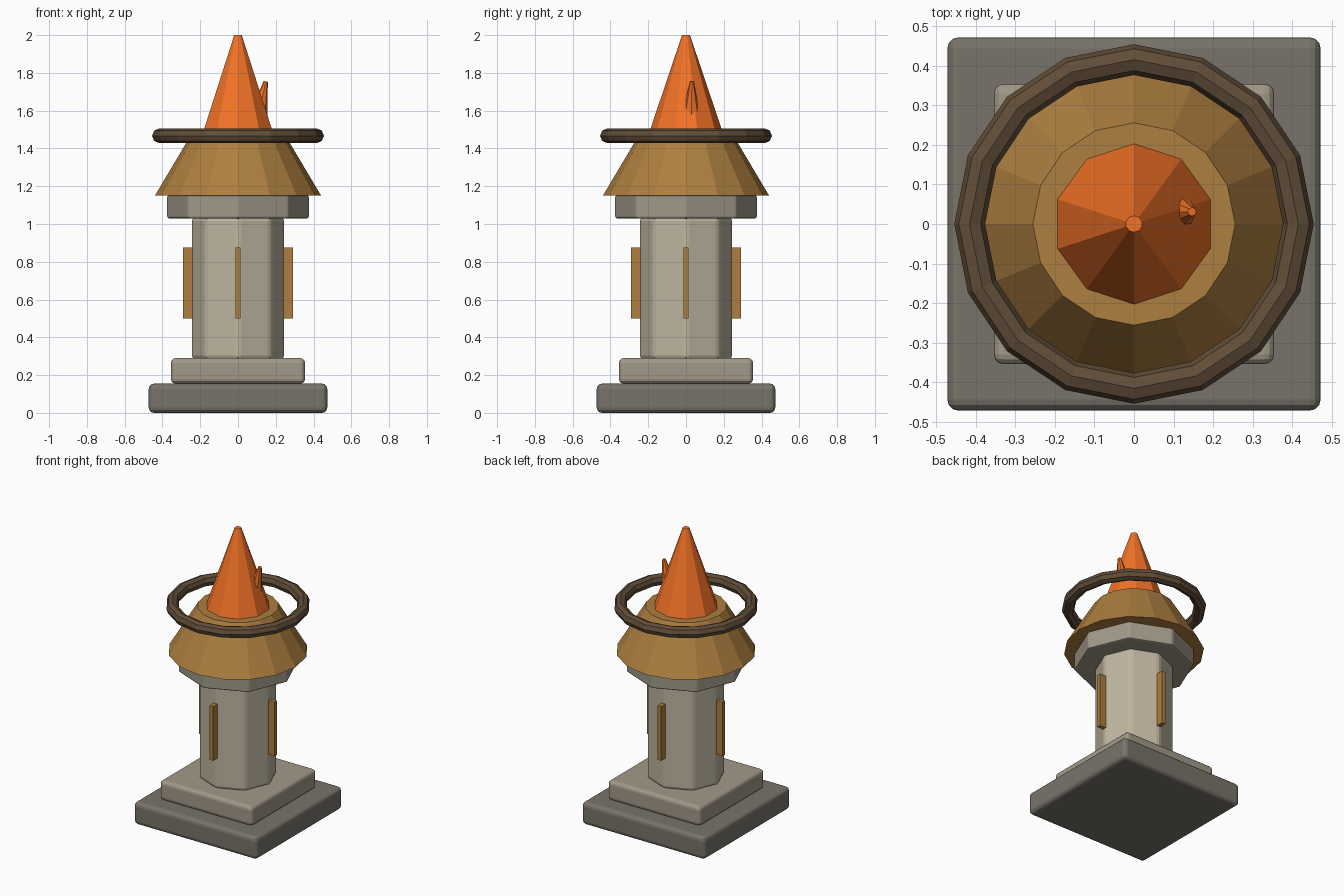
import bpy, bmesh, math
from mathutils import Vector, Matrix

if "Cube" in bpy.data.objects:
    bpy.data.objects.remove(bpy.data.objects["Cube"])


def material(name, rgb):
    m = bpy.data.materials.new(name)
    m.diffuse_color = (*rgb, 1)
    m.use_nodes = True
    m.node_tree.nodes["Principled BSDF"].inputs["Base Color"].default_value = m.diffuse_color
    return m


dark_stone = material("dark_stone", (0.19, 0.175, 0.145))
mid_stone = material("mid_stone", (0.36, 0.32, 0.25))
pale_stone = material("pale_stone", (0.52, 0.46, 0.35))
bronze = material("bronze", (0.42, 0.21, 0.05))
iron = material("dark_iron", (0.12, 0.075, 0.04))
fire = material("fire", (0.9, 0.17, 0.02))


def finish(ob, name, mat, bevel=0, segments=2):
    ob.name = name
    ob.data.materials.append(mat)
    if bevel:
        b = ob.modifiers.new("bevel", "BEVEL")
        b.width, b.segments, b.limit_method = bevel, segments, "ANGLE"
    return ob


def box(name, centre, size, mat, bevel=0, segments=2, turn=0):
    bm = bmesh.new()
    bmesh.ops.create_cube(bm, size=1)
    bmesh.ops.scale(bm, vec=size, verts=bm.verts)
    bmesh.ops.translate(bm, vec=centre, verts=bm.verts)
    bmesh.ops.rotate(bm, cent=(0, 0, 0), matrix=Matrix.Rotation(turn, 3, "Z"), verts=bm.verts)
    me = bpy.data.meshes.new(name)
    bm.to_mesh(me)
    bm.free()
    ob = bpy.data.objects.new(name, me)
    bpy.context.collection.objects.link(ob)
    return finish(ob, name, mat, bevel, segments)


def frustum(name, sides, r1, r2, start, end, mat, bevel=0):
    a, b = Vector(start), Vector(end)
    bpy.ops.mesh.primitive_cone_add(vertices=sides, radius1=r1, radius2=r2,
                                    depth=(b - a).length, location=(a + b) / 2)
    ob = bpy.context.object
    ob.rotation_euler = Vector((0, 0, 1)).rotation_difference(b - a).to_euler()
    return finish(ob, name, mat, bevel)


# Stepped square base
box("plinth", (0, 0, 0.0775), (0.945, 0.945, 0.155), dark_stone, 0.028, 3)
box("plinth_step", (0, 0, 0.2225), (0.71, 0.71, 0.135), mid_stone, 0.025, 3)

# Octagonal column and capital
frustum("column", 8, 0.248, 0.248, (0, 0, 0.285), (0, 0, 1.035), pale_stone, 0.02)
frustum("capital", 8, 0.377, 0.377, (0, 0, 1.03), (0, 0, 1.152), mid_stone, 0.01)

# Four bronze strips on the column
for i in range(4):
    box(f"column_strip_{i + 1}", (0.262, 0, 0.6875), (0.056, 0.027, 0.375),
        bronze, turn=i * math.pi / 2)

# Fire bowl and the ring around it
frustum("fire_bowl", 16, 0.44, 0.256, (0, 0, 1.15), (0, 0, 1.46), bronze)
bpy.ops.mesh.primitive_torus_add(major_segments=16, minor_segments=8, major_radius=0.416,
                                 minor_radius=0.039, location=(0, 0, 1.467))
finish(bpy.context.object, "bowl_ring", iron)

# Main flame and small side flame
frustum("flame", 10, 0.203, 0.021, (0, 0, 1.46), (0, 0, 2.0), fire)
frustum("side_flame", 8, 0.064, 0.011, (0.093, 0.028, 1.5), (0.147, 0.031, 1.755), fire)
